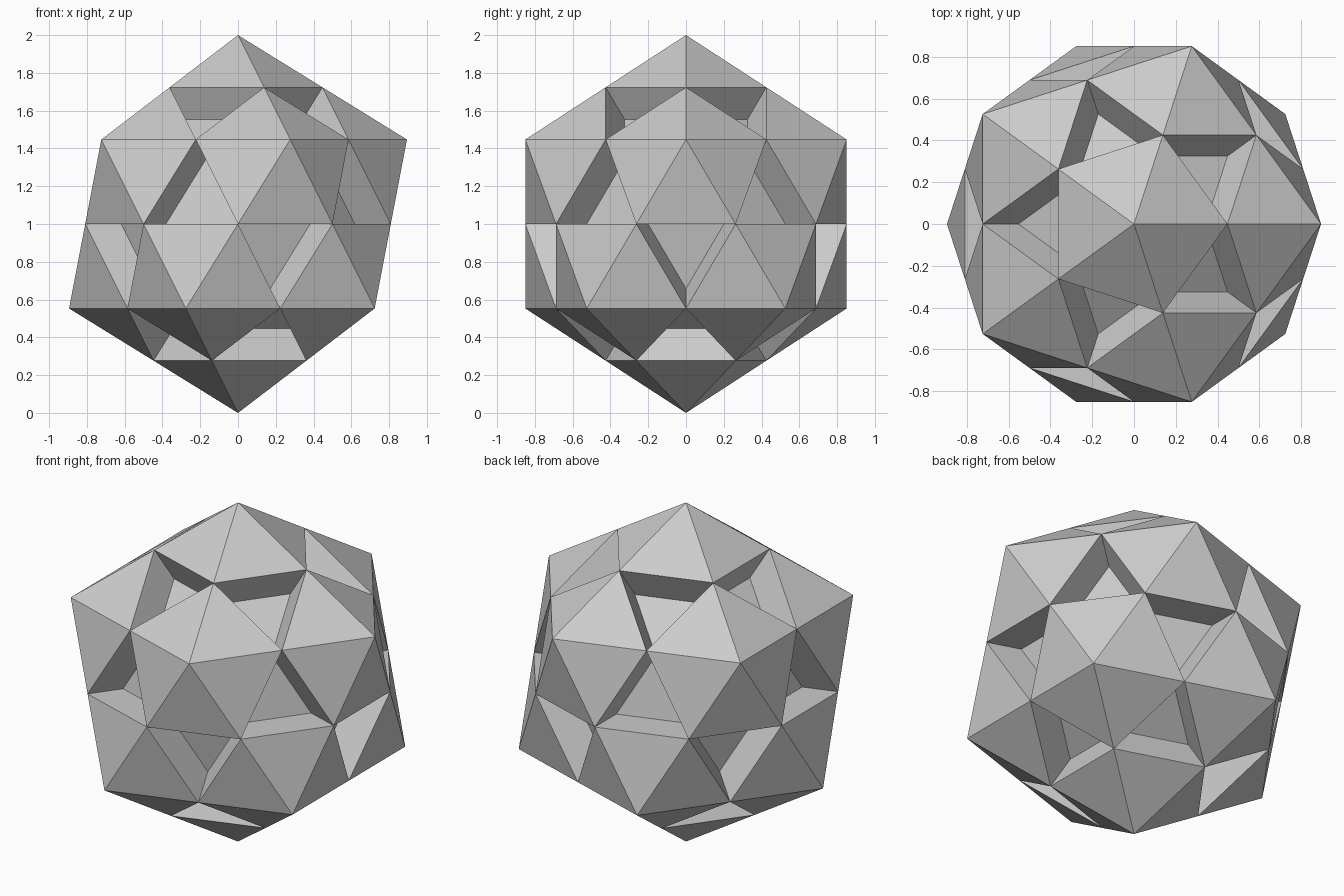
import bpy, bmesh
from mathutils import Vector

if "Cube" in bpy.data.objects:
    bpy.data.objects.remove(bpy.data.objects["Cube"])

FLOOR_SCALE = 0.764  # recess floors, pulled toward the centre
CENTRE = Vector((0, 0, 1))

# Base icosahedron with a vertex at top and bottom
base = bmesh.new()
bmesh.ops.create_icosphere(base, subdivisions=1, radius=1.0)

# Each face becomes three corner triangles around a tapered triangular recess
out = bmesh.new()


def add_face(*points):
    out.faces.new([out.verts.new(p + CENTRE) for p in points])


for face in base.faces:
    corners = [v.co.copy() for v in face.verts]
    mids = [(corners[i] + corners[(i + 1) % 3]) / 2 for i in range(3)]
    floor = [m * FLOOR_SCALE for m in mids]
    for i in range(3):
        j = (i + 1) % 3
        add_face(corners[j], mids[j], mids[i])            # corner triangle
        add_face(mids[i], mids[j], floor[j], floor[i])    # recess wall
    add_face(*floor)                                      # recess floor
base.free()

bmesh.ops.remove_doubles(out, verts=out.verts[:], dist=1e-4)

mesh = bpy.data.meshes.new("recessed_icosahedron")
out.to_mesh(mesh)
out.free()
obj = bpy.data.objects.new("recessed_icosahedron", mesh)
bpy.context.collection.objects.link(obj)
